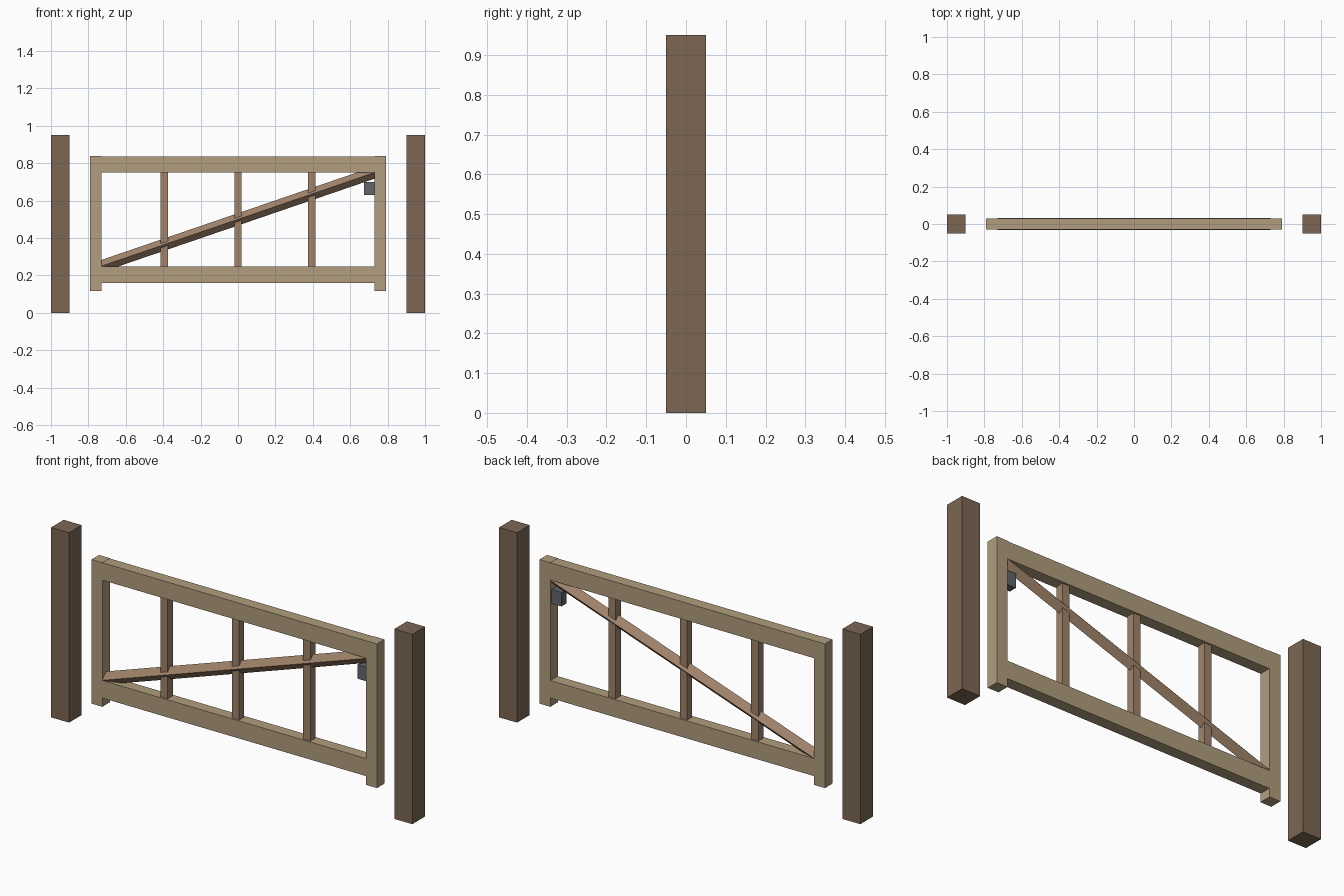
import bpy, math

if "Cube" in bpy.data.objects:
    bpy.data.objects.remove(bpy.data.objects["Cube"])

def material(name, rgb):
    m = bpy.data.materials.new(name)
    m.diffuse_color = (*rgb, 1)
    m.use_nodes = True
    m.node_tree.nodes["Principled BSDF"].inputs["Base Color"].default_value = m.diffuse_color
    return m

DARK = material("dark_wood", (0.20, 0.136, 0.087))
PALE = material("pale_wood", (0.44, 0.34, 0.21))
MID = material("mid_wood", (0.35, 0.227, 0.145))
METAL = material("metal", (0.125, 0.133, 0.147))

def box(name, x, y, z, mat):
    """Box from (min, max) ranges."""
    bpy.ops.mesh.primitive_cube_add(size=1, location=[sum(r) / 2 for r in (x, y, z)])
    o = bpy.context.object
    o.name = name
    o.scale = [r[1] - r[0] for r in (x, y, z)]
    bpy.ops.object.transform_apply(location=False, rotation=False, scale=True)
    o.data.materials.append(mat)
    return o

# posts and gate stiles, one of each per side
for side, s in (("left", -1), ("right", 1)):
    box("post_" + side, sorted((s * 0.9, s * 1.0)), (-0.05, 0.05), (0, 0.95), DARK)
    box("stile_" + side, sorted((s * 0.73, s * 0.79)), (-0.03, 0.03), (0.117, 0.838), PALE)

# horizontal rails, set back a hair from the stiles
box("bottom_rail", (-0.735, 0.735), (-0.0285, 0.0285), (0.16, 0.248), PALE)
box("top_rail", (-0.735, 0.735), (-0.0285, 0.0285), (0.75, 0.837), PALE)

# upright bars
for i in range(3):
    x = -0.395 + 0.395 * i
    box(f"upright_{i + 1}", (x - 0.02, x + 0.02), (-0.02, 0.02), (0.23, 0.77), MID)

# diagonal brace: four-sided bar standing on its edge
bpy.ops.mesh.primitive_cylinder_add(
    vertices=4, radius=0.031, depth=math.hypot(1.46, 0.5),
    location=(0, 0, 0.5), rotation=(0, math.atan2(1.46, 0.5), 0))
brace = bpy.context.object
brace.name = "diagonal_brace"
brace.data.materials.append(MID)

# latch block
box("latch", (0.675, 0.735), (-0.02, 0.02), (0.63, 0.70), METAL)
